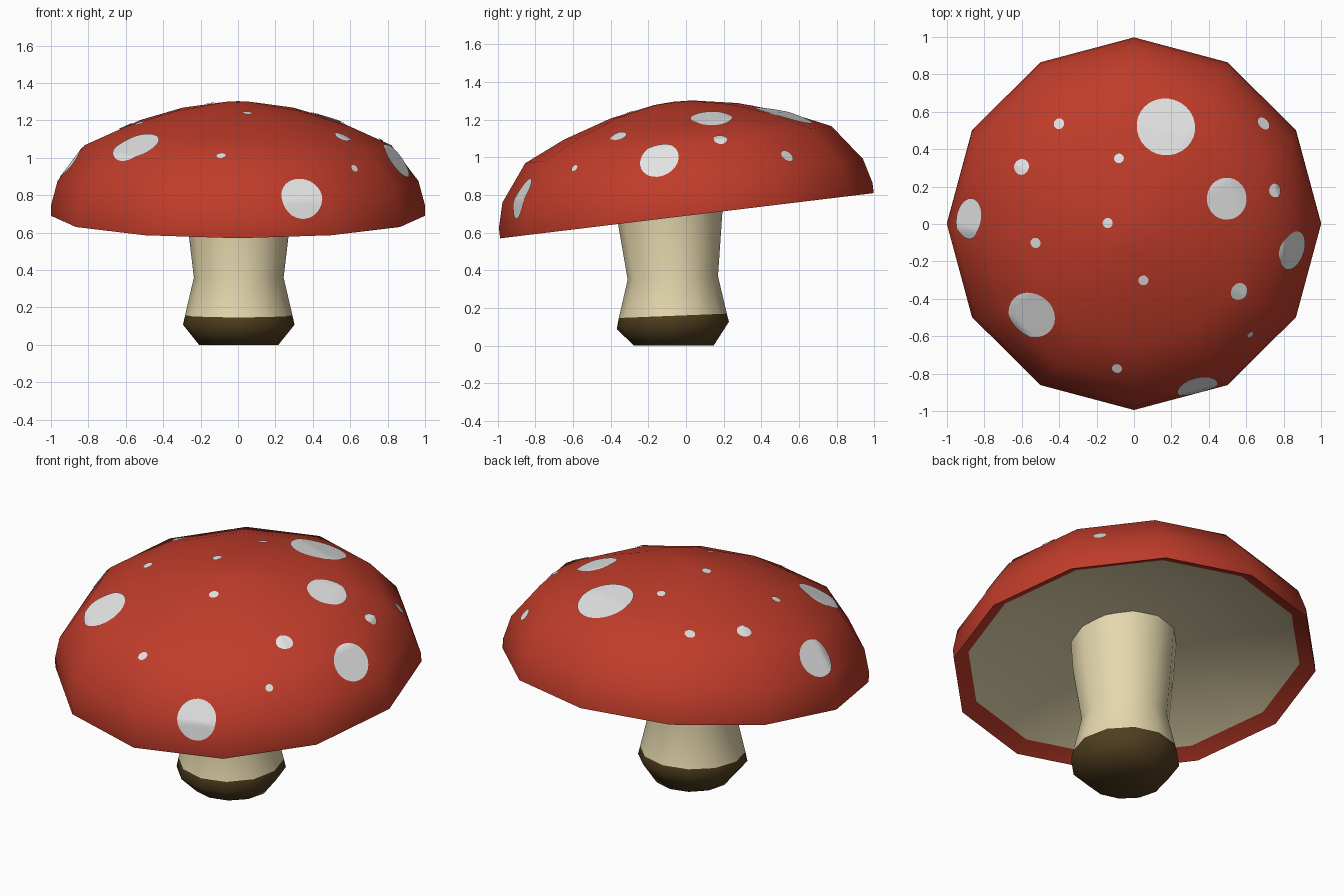
import bpy, bmesh, math
from mathutils import Vector, Matrix
from mathutils.bvhtree import BVHTree

if "Cube" in bpy.data.objects:
    bpy.data.objects.remove(bpy.data.objects["Cube"])


def lin(c):
    c /= 255
    return c / 12.92 if c <= 0.04045 else ((c + 0.055) / 1.055) ** 2.4


def material(name, r, g, b):
    m = bpy.data.materials.new(name)
    m.diffuse_color = (lin(r), lin(g), lin(b), 1)
    m.use_nodes = True
    m.node_tree.nodes["Principled BSDF"].inputs["Base Color"].default_value = m.diffuse_color
    return m


RED = material("cap red", 192, 60, 42)
CREAM = material("stem cream", 229, 216, 174)
BROWN = material("soil brown", 80, 62, 31)
WHITE = material("spot white", 228, 228, 228)

SIDES = 12


def finish(name, bm, mats, angle):
    me = bpy.data.meshes.new(name)
    bm.to_mesh(me)
    bm.free()
    for m in mats:
        me.materials.append(m)
    ob = bpy.data.objects.new(name, me)
    bpy.context.collection.objects.link(ob)
    bpy.ops.object.select_all(action='DESELECT')
    ob.select_set(True)
    bpy.context.view_layer.objects.active = ob
    bpy.ops.object.shade_smooth_by_angle(angle=math.radians(angle))
    return ob


def lathe(profile, place):
    """profile: (radius, height, material of the band above it in the list);
    place(i, point) moves the points of ring i."""
    bm = bmesh.new()
    rings = []
    for i, (r, z, _) in enumerate(profile):
        n = SIDES if r > 0 else 1
        rings.append([bm.verts.new(place(i, Vector((r * math.cos(k * math.tau / SIDES),
                                                    r * math.sin(k * math.tau / SIDES), z))))
                      for k in range(n)])
    for i in range(len(rings) - 1):
        a, b = rings[i], rings[i + 1]
        for k in range(SIDES):
            quad = [a[k % len(a)], a[(k + 1) % len(a)], b[(k + 1) % len(b)], b[k % len(b)]]
            f = bm.faces.new(list(dict.fromkeys(quad)))
            f.material_index = profile[i][2]
    bmesh.ops.recalc_face_normals(bm, faces=bm.faces)
    return bm


# Cap: tilted dome, folded red lip, hollow cream underside
tilt = Matrix.Translation((0, 0.005, 0.69)) @ Matrix.Rotation(math.radians(6.9), 4, 'X')
cap_profile = [(0, 0.61, 0), (0.1, 0.605, 0), (0.34, 0.562, 0), (0.6, 0.48, 0),
               (0.82, 0.38, 0), (0.965, 0.187, 0), (1.0, 0.055, 0), (1.0, 0, 0),
               (0.915, 0.045, 1), (0.5, 0.155, 1), (0, 0.22, 1)]
cap_bm = lathe(cap_profile, lambda i, p: tilt @ p)
tree = BVHTree.FromBMesh(cap_bm)
finish("mushroom_cap", cap_bm, [RED, CREAM], 70)

# Stem: flared at both ends, rings lean with the cap, soiled foot
stem_profile = [(0, 0, 1), (0.212, 0, 1), (0.298, 0.107, 1), (0.287, 0.158, 0),
                (0.24, 0.36, 0), (0.278, 0.68, 0), (0.295, 0.93, 0), (0, 0.93, 0)]
lean = [0, 0, 0.065, 0.04, 0.04, 0.08, 0.1, 0]
shift = [-0.065, -0.065, -0.07, -0.07, -0.07, -0.085, -0.085, -0.085]
finish("mushroom_stem",
       lathe(stem_profile, lambda i, p: p + Vector((0.004, shift[i], lean[i] * p.y))),
       [CREAM, BROWN], 70)

# Spots: thin discs laid on the cap, given as x, y seen from above and radius
spots = [(0.17, 0.52, 0.157), (0.495, 0.135, 0.112), (-0.88, 0.03, 0.108),
         (-0.545, -0.485, 0.13), (0.845, -0.14, 0.107), (0.34, -0.875, 0.112),
         (0.56, -0.36, 0.047), (-0.6, 0.305, 0.042), (-0.525, -0.1, 0.028),
         (-0.14, 0.005, 0.027), (0.05, -0.3, 0.027), (-0.08, 0.35, 0.026),
         (-0.4, 0.535, 0.029), (0.755, 0.18, 0.037), (0.69, 0.535, 0.037),
         (0.62, -0.59, 0.021), (-0.09, -0.77, 0.027)]
LIFT = 0.005
bm = bmesh.new()
for x, y, radius in spots:
    centre, _, _, _ = tree.ray_cast(Vector((x, y, 3)), Vector((0, 0, -1)))
    # average the surface direction around the spot
    normal = Vector()
    for k in range(12):
        a = k * math.tau / 12
        hit = tree.find_nearest(centre + 0.6 * radius * Vector((math.cos(a), math.sin(a), 0)))
        normal += hit[1]
    normal.normalize()
    u = normal.orthogonal().normalized()
    v = normal.cross(u)
    count = 6 if radius > 0.06 else 3

    def on_cap(p):
        hit = tree.ray_cast(p + normal * 0.4, -normal)
        if hit[0] is None:
            hit = tree.find_nearest(p)
        return bm.verts.new(hit[0] + hit[1] * LIFT)

    rings = [[on_cap(centre)]]
    for j in range(1, count + 1):
        r = radius * j / count
        rings.append([on_cap(centre + r * (math.cos(k * math.tau / 28) * u +
                                           math.sin(k * math.tau / 28) * v)) for k in range(28)])
    for a, b in zip(rings, rings[1:]):
        for k in range(28):
            quad = [a[k % len(a)], b[k], b[(k + 1) % 28], a[(k + 1) % len(a)]]
            bm.faces.new(list(dict.fromkeys(quad)))
finish("cap_spots", bm, [WHITE], 70)
